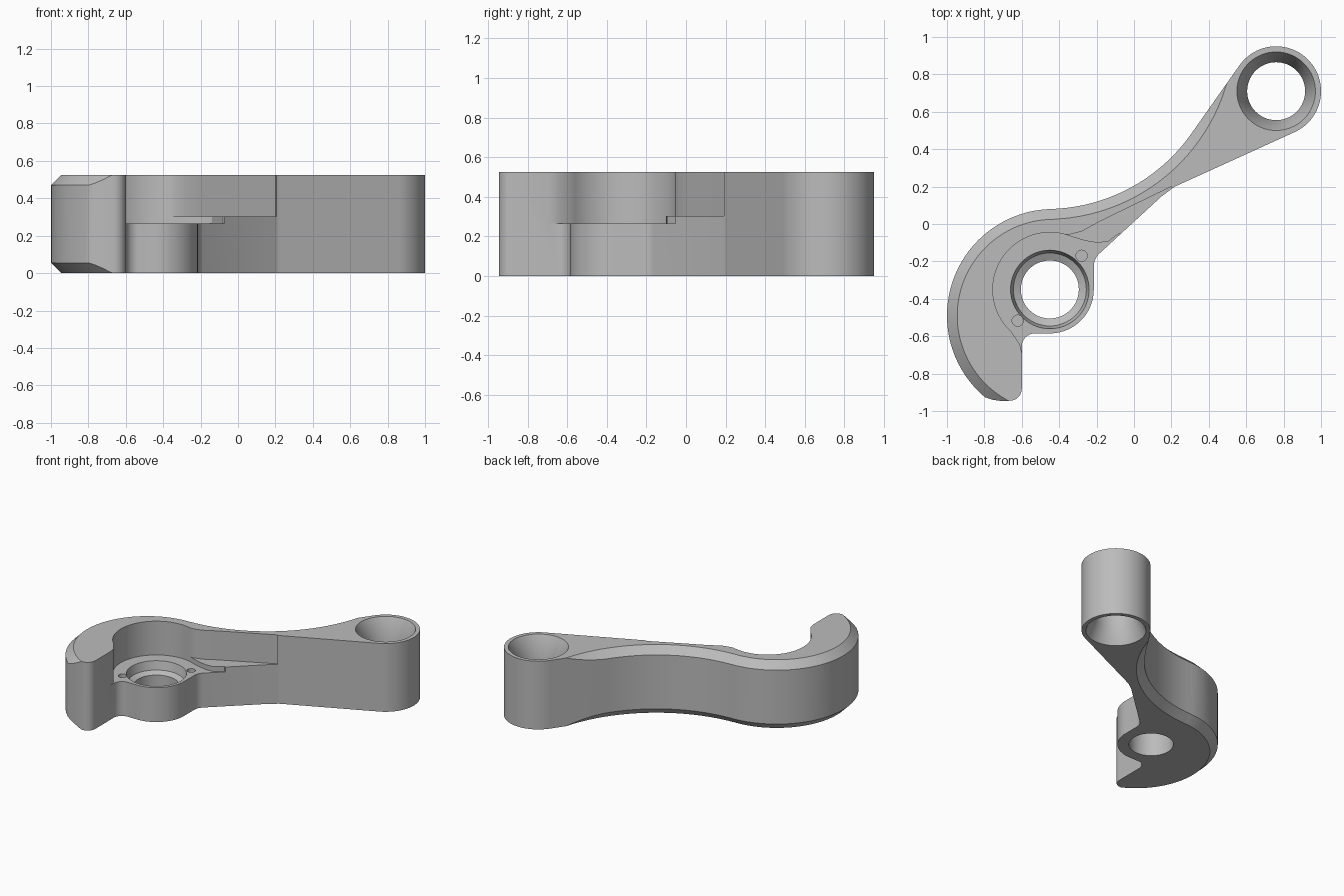
import bpy, bmesh, math
from mathutils import Vector

if "Cube" in bpy.data.objects:
    bpy.data.objects.remove(bpy.data.objects["Cube"], do_unlink=True)

H = 0.525                 # plate height
EYE = (0.76, 0.71)        # centre of the end eye
HUB = (-0.45, -0.35)      # centre of the pivot hub
HOOK = (-0.43, -0.49)     # centre of the hook back curve
WAIST = (-0.47, 1.03)     # centre of the concave arm curve


def arc(centre, r, start, end, n=24):
    angles = [math.radians(start + (end - start) * i / n) for i in range(n + 1)]
    return [(centre[0] + r * math.cos(a), centre[1] + r * math.sin(a)) for a in angles]


def finish(name, bm):
    bmesh.ops.recalc_face_normals(bm, faces=bm.faces)
    mesh = bpy.data.meshes.new(name)
    bm.to_mesh(mesh)
    bm.free()
    obj = bpy.data.objects.new(name, mesh)
    bpy.context.collection.objects.link(obj)
    return obj


def prism(name, outline, z0, z1):
    bm = bmesh.new()
    face = bm.faces.new([bm.verts.new((x, y, z0)) for x, y in outline])
    top = bmesh.ops.extrude_face_region(bm, geom=[face])["geom"]
    bmesh.ops.translate(bm, vec=(0, 0, z1 - z0),
                        verts=[v for v in top if isinstance(v, bmesh.types.BMVert)])
    return finish(name, bm)


def loft(name, rings, closed=False):
    """Skin matching rings of points, capping both ends or closing the loop."""
    bm = bmesh.new()
    loops = [[bm.verts.new(p) for p in ring] for ring in rings]
    count = len(loops[0])
    for a, b in zip(loops, loops[1:]):
        for i in range(count):
            j = (i + 1) % count
            bm.faces.new((a[i], a[j], b[j], b[i]))
    bm.faces.new(loops[0])
    bm.faces.new(loops[-1])
    return finish(name, bm)


def bore(name, centre, profile, n=64):
    """Round cutter from (radius, height) pairs."""
    return loft(name, [[(x, y, z) for x, y in arc(centre, r, 0, 360, n)[:-1]]
                       for r, z in profile])


# Main body outline: eye, concave back, hook, hub, straight arm front
outline = (arc(EYE, 0.24, -66, 146, 48)
           + arc(WAIST, 0.95, -34, -87.6, 28)
           + arc(HOOK, 0.57, 91, 230, 48)
           + [(-0.755, -0.94), (-0.72, -0.945)]
           + arc((-0.665, -0.88), 0.065, 270, 360, 8)
           + arc((-0.53, -0.655), 0.07, 180, 95, 8)
           + arc(HUB, 0.235, 268, 360, 24)
           + arc((-0.125, -0.225), 0.09, 180, 135, 6)
           + [(0.15, 0.15)]
           + arc((0.26, 0.12), 0.09, 135, 114, 4))
body = prism("hooked_lever_arm", outline, 0, H)

cutters = []

# Chamfers along the back, top and bottom
path = [(p, (Vector(p) - Vector(HOOK)).normalized())
        for p in reversed(arc(HOOK, 0.515, 90, 262, 56))]
path += [(p, (Vector(WAIST) - Vector(p)).normalized())
         for p in arc(WAIST, 1.005, -87, -8, 36)]
for side, base, sign in (("top", H, 1), ("bottom", 0, -1)):
    section = ((-0.03, 0.03), (0.13, 0.03), (0.13, -0.13))
    rings = [[(p[0] + n.x * d, p[1] + n.y * d, base + sign * h) for d, h in section]
             for p, n in path]
    cutters.append(loft("chamfer_cutter_" + side, rings))

# Recess around the hub, and the shallow ledge beside the arm
recess = ([(-0.597, -0.8), (-0.597, -0.7), (-0.61, -0.645)]
          + arc(HUB, 0.305, 227, 68, 48)
          + [(-0.26, -0.09), (-0.2, -0.1), (-0.14, -0.095), (-0.08, -0.05),
             (0.05, -0.1), (0.05, -0.8)])
cutters.append(prism("recess_cutter", recess, 0.265, 1))
ledge = [(-0.42, -0.06), (-0.34, -0.055), (-0.28, -0.04), (-0.18, 0.015),
         (0.2, 0.2), (0.3, 0), (-0.1, -0.4), (-0.4, -0.3)]
cutters.append(prism("ledge_cutter", ledge, 0.302, 1))

# Eye bore flared at both ends
cutters.append(bore("eye_bore_cutter", EYE,
                    [(0.22, -0.02), (0.21, 0), (0.155, 0.12),
                     (0.155, H - 0.12), (0.21, H), (0.22, H + 0.02)]))
# Stepped hub bore and two pin holes
cutters.append(bore("hub_bore_cutter", HUB,
                    [(0.155, -0.1), (0.155, 0.18), (0.195, 0.2),
                     (0.21, 0.265), (0.21, 0.4)]))
for i, pin in enumerate([(-0.28, -0.17), (-0.622, -0.517)]):
    cutters.append(bore("pin_hole_cutter_%d" % i, pin, [(0.03, 0.17), (0.03, 0.4)], 24))

for cutter in cutters:
    mod = body.modifiers.new(cutter.name, "BOOLEAN")
    mod.operation = "DIFFERENCE"
    mod.solver = "EXACT"
    mod.object = cutter
    cutter.hide_render = True

# Bake the cuts and discard the cutters
bpy.context.view_layer.update()
depsgraph = bpy.context.evaluated_depsgraph_get()
baked = bpy.data.meshes.new_from_object(body.evaluated_get(depsgraph))
body.modifiers.clear()
body.data = baked
for cutter in cutters:
    bpy.data.objects.remove(cutter, do_unlink=True)

# Plain grey finish
colour = (0.5, 0.5, 0.5, 1)
grey = bpy.data.materials.new("plain_grey")
grey.use_nodes = True
grey.diffuse_color = colour
grey.node_tree.nodes["Principled BSDF"].inputs["Base Color"].default_value = colour
body.data.materials.clear()
body.data.materials.append(grey)

bpy.ops.object.select_all(action="DESELECT")
body.select_set(True)
bpy.context.view_layer.objects.active = body
bpy.ops.object.shade_smooth_by_angle(angle=math.radians(25))
